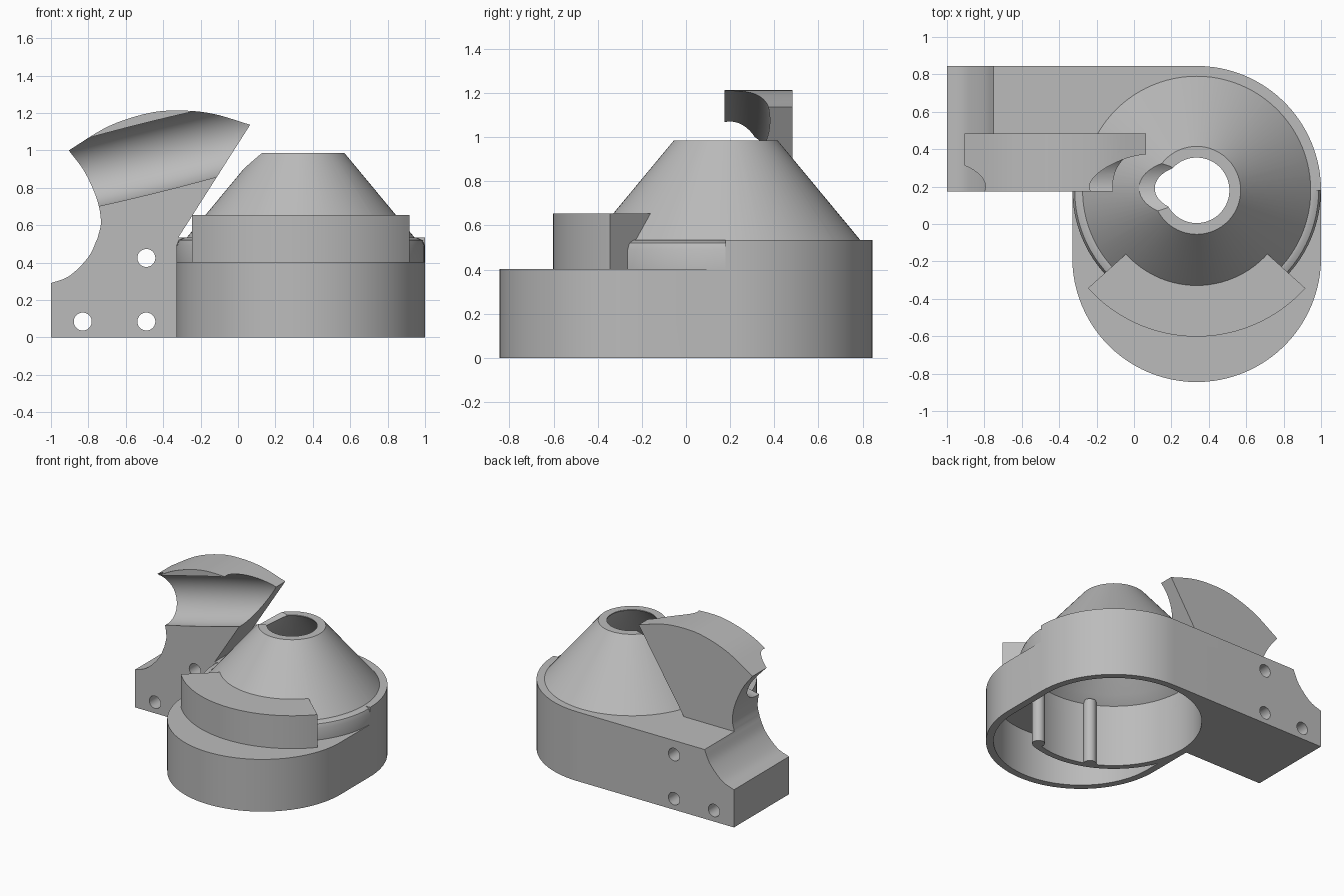
import bpy, bmesh, math
from mathutils import Matrix, Vector

if "Cube" in bpy.data.objects:
    bpy.data.objects.remove(bpy.data.objects["Cube"], do_unlink=True)

CX, CY, R = 0.335, 0.18, 0.665      # turret centre and outer radius
TOP, SEG = 0.533, 96

grey = bpy.data.materials.new("plain_grey")
grey.use_nodes = True
grey.diffuse_color = (0.5, 0.5, 0.5, 1)
grey.node_tree.nodes["Principled BSDF"].inputs["Base Color"].default_value = (0.5, 0.5, 0.5, 1)


def finish(name, bm):
    bmesh.ops.recalc_face_normals(bm, faces=bm.faces)
    me = bpy.data.meshes.new(name)
    bm.to_mesh(me)
    bm.free()
    me.materials.append(grey)
    ob = bpy.data.objects.new(name, me)
    bpy.context.collection.objects.link(ob)
    return ob


def prism(name, pts, lo, hi, along="z"):
    """Extrude a closed outline along z (xy outline) or y (xz outline)."""
    bm = bmesh.new()
    rings = []
    for h in (lo, hi):
        rings.append([bm.verts.new((a, b, h) if along == "z" else (a, h, b)) for a, b in pts])
    n = len(pts)
    for ring in rings:
        bm.faces.new(ring)
    for i in range(n):
        j = (i + 1) % n
        bm.faces.new((rings[0][i], rings[0][j], rings[1][j], rings[1][i]))
    return finish(name, bm)


def lathe(name, profile, matrix, seg=SEG):
    """Capped solid of revolution from (radius, height) pairs."""
    bm = bmesh.new()
    rings = []
    for r, h in profile:
        rings.append([bm.verts.new((r * math.cos(math.tau * k / seg),
                                    r * math.sin(math.tau * k / seg), h)) for k in range(seg)])
    for a, b in zip(rings, rings[1:]):
        for k in range(seg):
            m = (k + 1) % seg
            bm.faces.new((a[k], a[m], b[m], b[k]))
    bm.faces.new(rings[0])
    bm.faces.new(rings[-1])
    bm.transform(matrix)
    return finish(name, bm)


def arc(cx, cy, r, a0, a1, n=48):
    angles = [math.radians(a0 + (a1 - a0) * k / n) for k in range(n + 1)]
    return [(cx + r * math.cos(a), cy + r * math.sin(a)) for a in angles]


def sector(r0, r1, a0, a1):
    return arc(CX, CY, r1, a0, a1) + arc(CX, CY, r0, a1, a0)


def smooth_path(pts, n=6):
    """Catmull-Rom curve through the points."""
    p = [Vector(q) for q in pts]
    p = [2 * p[0] - p[1]] + p + [2 * p[-1] - p[-2]]
    out = []
    for a, b, c, d in zip(p, p[1:], p[2:], p[3:]):
        for k in range(n):
            t = k / n
            out.append(tuple(0.5 * (2 * b + (c - a) * t + (2 * a - 5 * b + 4 * c - d) * t * t
                                    + (3 * b - a - 3 * c + d) * t ** 3)))
    return out + [tuple(pts[-1])]


def combine(target, tool, operation):
    mod = target.modifiers.new("bool", "BOOLEAN")
    mod.operation, mod.solver, mod.object = operation, "EXACT", tool
    bpy.context.view_layer.objects.active = target
    bpy.ops.object.modifier_apply(modifier=mod.name)
    bpy.data.objects.remove(tool, do_unlink=True)


def stadium(r):
    return arc(CX, CY, r, 0, 180) + arc(CX, -CY, r, 180, 360)


centre = Matrix.Translation((CX, CY, 0))

# Turret: round drum with a softened rim and a cone on top
housing = lathe("housing", [(R - 0.001, 0), (R - 0.001, 0.49), (0.652, 0.52), (0.625, TOP),
                            (0.61, TOP), (0.235, 0.985)], centre)

# Low base with a rounded front
combine(housing, prism("low_base", stadium(R), 0, 0.402), "UNION")

# Square-edged rear half of the drum
combine(housing, prism("rear_drum", arc(CX, CY, R, 0, 180), 0, TOP), "UNION")

# Side block with a scooped end
lower_scoop = smooth_path([(-1, 0.29), (-0.9, 0.33), (-0.8, 0.43), (-0.75, TOP)])
block = [(-1, 0), (CX, 0), (CX, TOP)] + lower_scoop[::-1]
combine(housing, prism("side_block", block, 0.175, CY + R, "y"), "UNION")

# Fan-shaped upright plate
upper_scoop = smooth_path([(-0.75, TOP), (-0.733, 0.62), (-0.755, 0.74), (-0.82, 0.885), (-0.905, 1.0)])
crown = smooth_path([(-0.905, 1.0), (-0.69, 1.13), (-0.475, 1.2), (-0.3, 1.213), (-0.13, 1.195), (0.065, 1.137)])
fan = [(-0.7, 0.45)] + upper_scoop + crown[1:] + [(-0.32, TOP), (-0.35, 0.45)]
combine(housing, prism("fan_plate", fan, 0.175, 0.483, "y"), "UNION")

# Curved front flange
combine(housing, prism("front_flange", sector(0.5, 0.782, 222, 318), 0.39, 0.655), "UNION")

# Hollow underside, cone interior and top bore
combine(housing, lathe("cavity", [(0.615, -0.1), (0.615, 0.48), (0.55, TOP), (0.175, 0.98),
                                  (0.175, 1.1)], centre), "DIFFERENCE")
combine(housing, prism("front_pocket", stadium(0.612), -0.1, 0.36), "DIFFERENCE")

# Barrel-shaped groove across the fan, nicking the cone
steps = [-0.65 + 1.3 * k / 20 for k in range(21)]
tilt = Matrix.Translation((-0.46, 0.2, 0.962)) @ Matrix.Rotation(math.radians(76), 4, "Y")
combine(housing, lathe("groove", [(0.19 - 0.04 * t * t, t) for t in steps], tilt, 64), "DIFFERENCE")

# Mounting holes through the side block
for x, z in ((-0.83, 0.085), (-0.49, 0.085), (-0.49, 0.425)):
    combine(housing, prism("hole", arc(x, z, 0.048, 0, 350, 35), 0, 1, "y"), "DIFFERENCE")

# Inner wall and posts under the drum
parts = [housing, prism("inner_wall", sector(0.613, 0.66, 181, 290), 0, 0.37)]
for name, a in (("inner_post_right", 246), ("inner_post_left", 290)):
    x = CX + 0.61 * math.cos(math.radians(a))
    y = CY + 0.61 * math.sin(math.radians(a))
    parts.append(lathe(name, [(0.045, 0), (0.045, 0.5)], Matrix.Translation((x, y, 0)), 24))

for ob in parts:
    bpy.ops.object.select_all(action="DESELECT")
    ob.select_set(True)
    bpy.context.view_layer.objects.active = ob
    bpy.ops.object.shade_smooth_by_angle(angle=math.radians(30))
